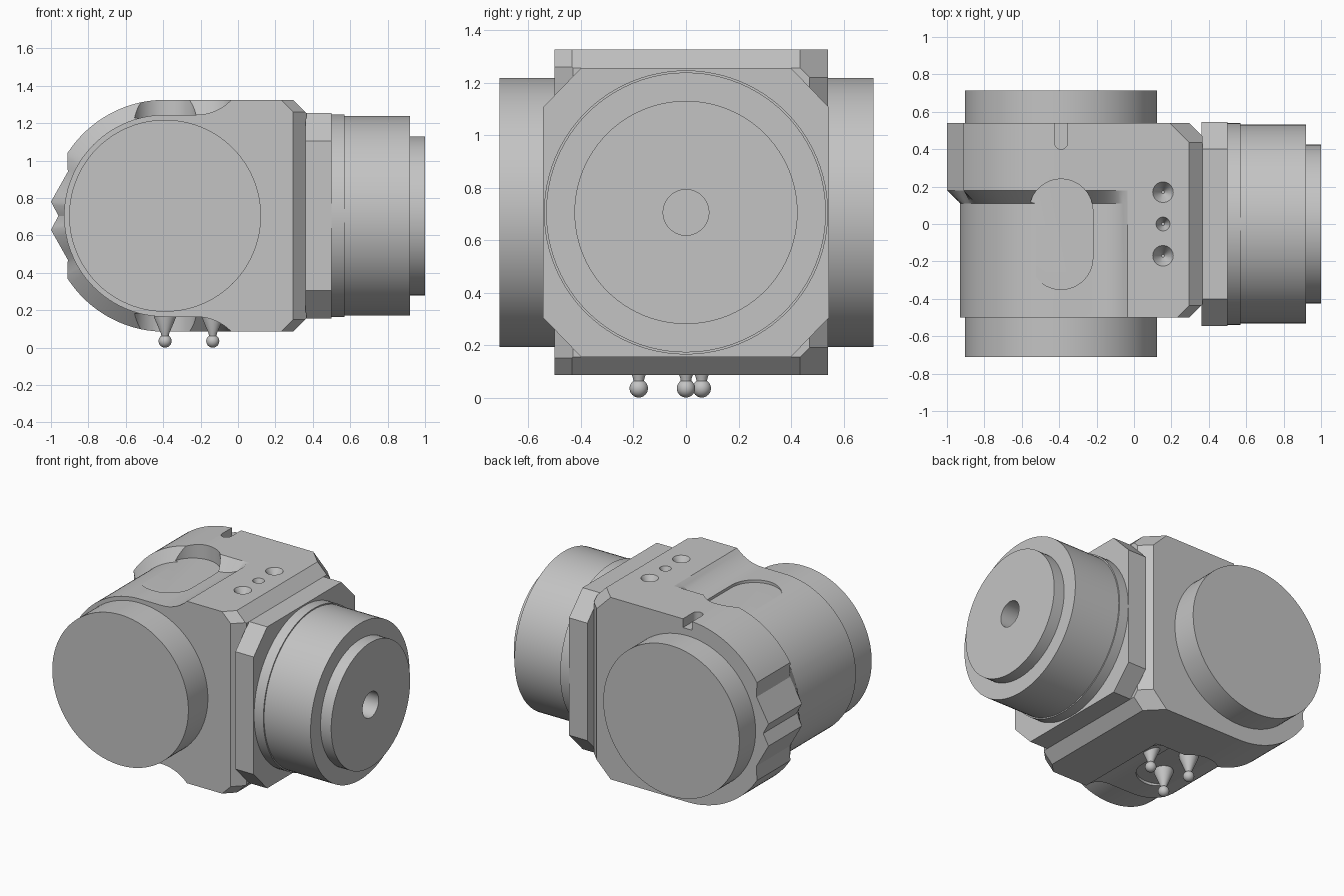
import bpy, bmesh, math
from mathutils import Vector

if "Cube" in bpy.data.objects:
    bpy.data.objects.remove(bpy.data.objects["Cube"])

CX, CZ = -0.39, 0.705          # axis of the side discs and height of the long axis

grey = bpy.data.materials.new("machined_grey")
grey.use_nodes = True
colour = (0.55, 0.55, 0.55, 1)
grey.diffuse_color = colour
grey.node_tree.nodes["Principled BSDF"].inputs["Base Color"].default_value = colour


def finish(bm, name):
    bmesh.ops.recalc_face_normals(bm, faces=bm.faces[:])
    mesh = bpy.data.meshes.new(name)
    bm.to_mesh(mesh)
    bm.free()
    mesh.materials.append(grey)
    ob = bpy.data.objects.new(name, mesh)
    bpy.context.collection.objects.link(ob)
    return ob


def loft(rings):
    """Closed skin through rings of equal point count."""
    bm = bmesh.new()
    rows = [[bm.verts.new(p) for p in ring] for ring in rings]
    n = len(rows[0])
    for a, b in zip(rows, rows[1:]):
        for i in range(n):
            j = (i + 1) % n
            bm.faces.new((a[i], a[j], b[j], b[i]))
    bm.faces.new(rows[0])
    bm.faces.new(rows[-1])
    return bm


def turned(name, axis, centre, profile, n=96):
    """Solid of revolution; profile is (radius, position along axis)."""
    rings = []
    for r, t in profile:
        ring = []
        for i in range(n):
            a = 2 * math.pi * i / n
            u, v = r * math.cos(a), r * math.sin(a)
            p = {"x": (t, u, v), "y": (u, t, v), "z": (u, v, t)}[axis]
            ring.append(Vector(p) + Vector(centre))
        rings.append(ring)
    return finish(loft(rings), name)


def slot(name, x, y0, y1, r, z0, z1, n=32):
    """Upright prism with two round ends."""
    pts = []
    for y, start in ((y1, 0), (y0, math.pi)):
        for i in range(n + 1):
            a = start + math.pi * i / n
            pts.append((x + r * math.cos(a), y + r * math.sin(a)))
    return finish(loft([[(px, py, z) for px, py in pts] for z in (z0, z1)]), name)


def smooth(ob, angle=25):
    bpy.ops.object.select_all(action="DESELECT")
    ob.select_set(True)
    bpy.context.view_layer.objects.active = ob
    bpy.ops.object.shade_smooth_by_angle(angle=math.radians(angle))


def cut(ob, cutter):
    cutter.hide_render = True
    mod = ob.modifiers.new("cut", "BOOLEAN")
    mod.operation, mod.solver, mod.object = "DIFFERENCE", "EXACT", cutter
    bpy.ops.object.select_all(action="DESELECT")
    ob.select_set(True)
    bpy.context.view_layer.objects.active = ob
    bpy.ops.object.modifier_apply(modifier=mod.name)
    bpy.data.objects.remove(cutter)


# Body: raised and lowered outlines, relative to the disc axis, upper half
R_OUT, R_IN, FILLET = 0.62, 0.54, 0.266
outer, inner = [(0.755, R_OUT)], [(0.755, R_OUT)]
for i in range(9):
    d = 0.19 * (1 - i / 8)
    outer.append((0.165 + d, R_OUT))
    inner.append((0.165 + d, R_IN + FILLET - math.sqrt(FILLET ** 2 - d ** 2)))
rim = []
for i in range(20):
    a = math.radians(90 + 57.4 * i / 19)
    rim.append((R_OUT * math.cos(a), R_OUT * math.sin(a)))
notch = [rim[-1], (-0.52, 0.235), (-0.61, 0.075), (-0.57, 0)]
for (ax, az), (bx, bz) in zip(notch, notch[1:]):
    for k in (1, 2, 3, 4):
        rim.append((ax + (bx - ax) * k / 4, az + (bz - az) * k / 4))
for x, z in rim:
    s = R_IN / math.hypot(x, z)
    outer.append((x, z))
    inner.append((x * s, z * s))


def ring(half, y):
    full = half + [(x, -z) for x, z in reversed(half[:-1])]
    return [(CX + x, y, CZ + z) for x, z in full]


bm = loft([ring(inner, -0.5), ring(inner, 0.11), ring(outer, 0.18), ring(outer, 0.54)])

# Bevels around the coupling end
planes = [((1, 0, 1), 0.915), ((1, 0, -1), 0.915), ((1, -1, 0), 0.795), ((1, 1, 0), 0.835)]
planes += [((1, sy, sz), 1.35) for sy in (-1, 1) for sz in (-1, 1)]
for normal, d in planes:
    no = Vector(normal)
    co = no * (d / no.length_squared) + Vector((0, 0, CZ))
    bmesh.ops.bisect_plane(bm, geom=bm.verts[:] + bm.edges[:] + bm.faces[:], dist=1e-5,
                           plane_co=co, plane_no=no, clear_outer=True)
    bmesh.ops.holes_fill(bm, edges=[e for e in bm.edges if e.is_boundary], sides=0)
body = finish(bm, "body")

# Round-ended pockets above and below, and the small rear slot
cut(body, slot("top_pocket", CX, -0.18, 0.07, 0.17, 1.227, 1.5))
cut(body, slot("bottom_pocket", CX, -0.18, 0.07, 0.17, -0.1, 0.183))
cut(body, slot("rear_slot", CX, 0.435, 0.7, 0.035, 1.265, 1.5))

# Conical holes in the top
for y, r in ((0.17, 0.055), (0, 0.037), (-0.17, 0.055)):
    cut(body, turned("hole", "z", (0.155, y, 0),
                     [(0.008, 1.25), (r, 1.325), (r, 1.4)], 32))
smooth(body)

# Side discs
for name, y0, y1 in (("front_disc", -0.71, -0.45), ("rear_disc", 0.45, 0.715)):
    smooth(turned(name, "y", (CX, 0, CZ), [(0.513, y0), (0.513, y1)]))

# Eight-sided flange
octagon = [(0.4, 0.55), (0.545, 0.4), (0.545, -0.4), (0.4, -0.55)]
octagon += [(-y, -z) for y, z in octagon]
finish(loft([[(x, y, CZ + z) for y, z in octagon] for x in (0.362, 0.5)]), "flange")

# Stepped coupling with a centre bore
smooth(turned("coupling", "x", (0, 0, CZ),
              [(0.541, 0.45), (0.541, 0.57), (0.533, 0.57), (0.533, 0.92),
               (0.425, 0.92), (0.425, 1.0), (0.087, 1.0), (0.087, 0.85)]))

# Ball-tipped pins underneath
for i, (x, y) in enumerate(((CX, -0.18), (CX, 0.06), (-0.135, 0))):
    smooth(turned("pin_%d" % (i + 1), "z", (x, y, 0),
                  [(0.018, 0.05), (0.022, 0.075), (0.06, 0.165), (0.06, 0.2)], 32))
    bpy.ops.mesh.primitive_uv_sphere_add(segments=32, ring_count=16, radius=0.035,
                                         location=(x, y, 0.035))
    ball = bpy.context.object
    ball.name = "pin_ball_%d" % (i + 1)
    ball.data.materials.append(grey)
    smooth(ball)
